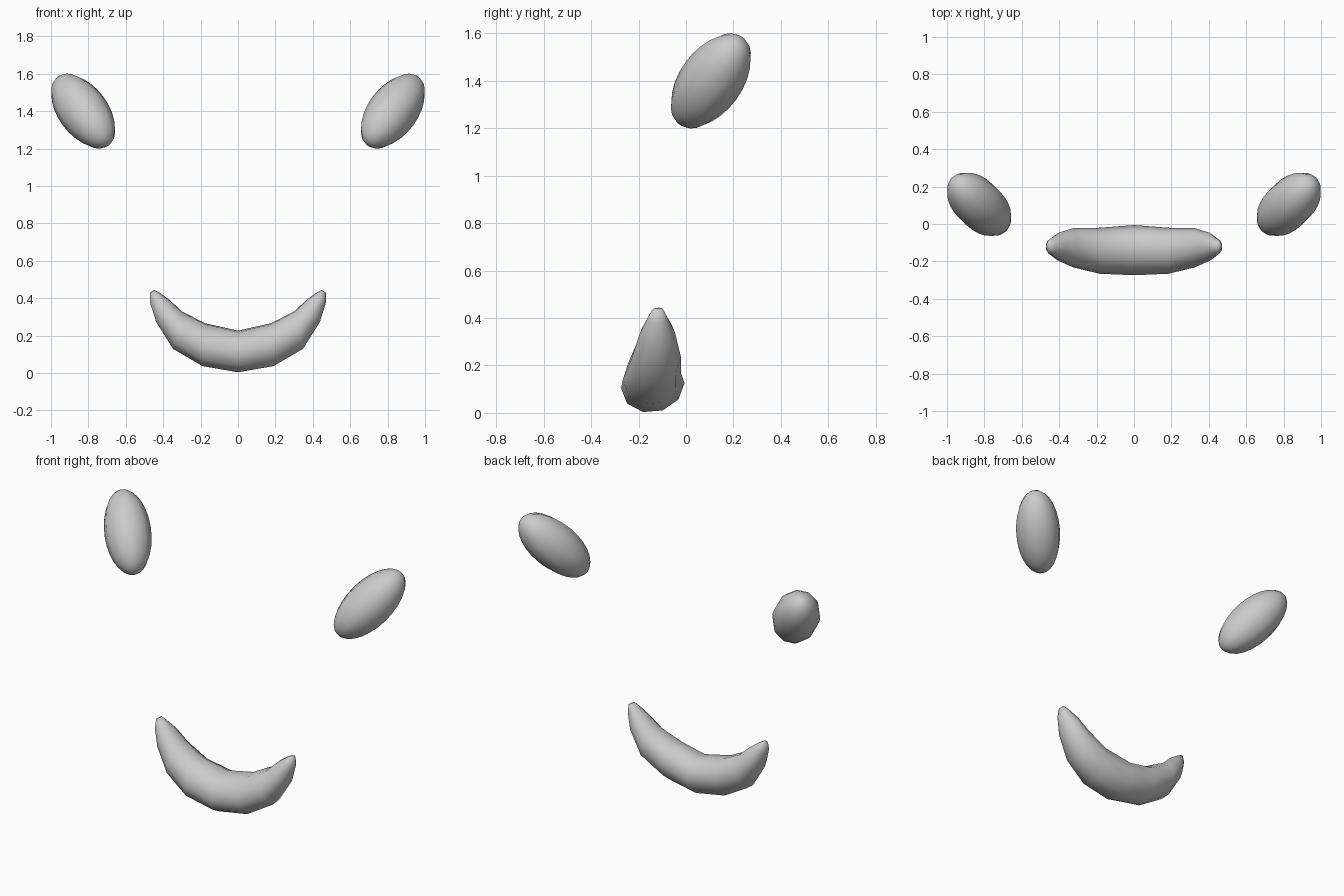
import bpy, bmesh, math
from mathutils import Vector

if "Cube" in bpy.data.objects:
    bpy.data.objects.remove(bpy.data.objects["Cube"])


def finish(bm, name):
    bmesh.ops.recalc_face_normals(bm, faces=bm.faces)
    for f in bm.faces:
        f.smooth = True
    mesh = bpy.data.meshes.new(name)
    bm.to_mesh(mesh)
    bm.free()
    obj = bpy.data.objects.new(name, mesh)
    bpy.context.collection.objects.link(obj)
    return obj


# Eyes: long ten-sided ellipsoids leaning up, outward and back
def eye(name, side):
    bm = bmesh.new()
    bmesh.ops.create_uvsphere(bm, u_segments=10, v_segments=14, radius=1)
    bmesh.ops.scale(bm, vec=(0.133, 0.133, 0.254), verts=bm.verts)
    obj = finish(bm, name)
    obj.location = (side * 0.828, 0.105, 1.4)
    obj.rotation_mode = 'QUATERNION'
    axis = Vector((side * 0.515, 0.50, 0.695))
    obj.rotation_quaternion = axis.to_track_quat('Z', 'Y')


eye("right_eye", 1)
eye("left_eye", -1)

# Mouth: crescent lofted through tapering ten-sided rings
# each ring: outer x, outer z, inner x, inner z, front y, back y
half = [
    (0.000, 0.007, 0.000, 0.223, -0.274, -0.006),
    (0.190, 0.040, 0.178, 0.263, -0.266, -0.020),
    (0.348, 0.132, 0.302, 0.328, -0.232, -0.022),
    (0.438, 0.275, 0.365, 0.388, -0.198, -0.046),
    (0.471, 0.380, 0.415, 0.425, -0.163, -0.080),
    (0.469, 0.430, 0.445, 0.443, -0.142, -0.098),
]
rings = [(-a, b, -c, d, e, f) for a, b, c, d, e, f in reversed(half[1:])] + half

SIDES = 10
bm = bmesh.new()
loops = []
for ox, oz, ix, iz, y0, y1 in rings:
    outer, inner = Vector((ox, 0, oz)), Vector((ix, 0, iz))
    mid = (outer + inner) / 2 + Vector((0, (y0 + y1) / 2, 0))
    down = (outer - inner) / 2 / math.cos(math.radians(18))
    loop = []
    for i in range(SIDES):
        a = 2 * math.pi * (i + 0.5) / SIDES
        dy = math.sin(a) * (y1 - y0) / 2
        p = mid + down * math.cos(a) + Vector((0, dy, 0.08 * dy))
        loop.append(bm.verts.new(p))
    loops.append(loop)
for l0, l1 in zip(loops, loops[1:]):
    for i in range(SIDES):
        j = (i + 1) % SIDES
        bm.faces.new((l0[i], l0[j], l1[j], l1[i]))
bm.faces.new(loops[0])
bm.faces.new(loops[-1])
finish(bm, "smiling_mouth")
